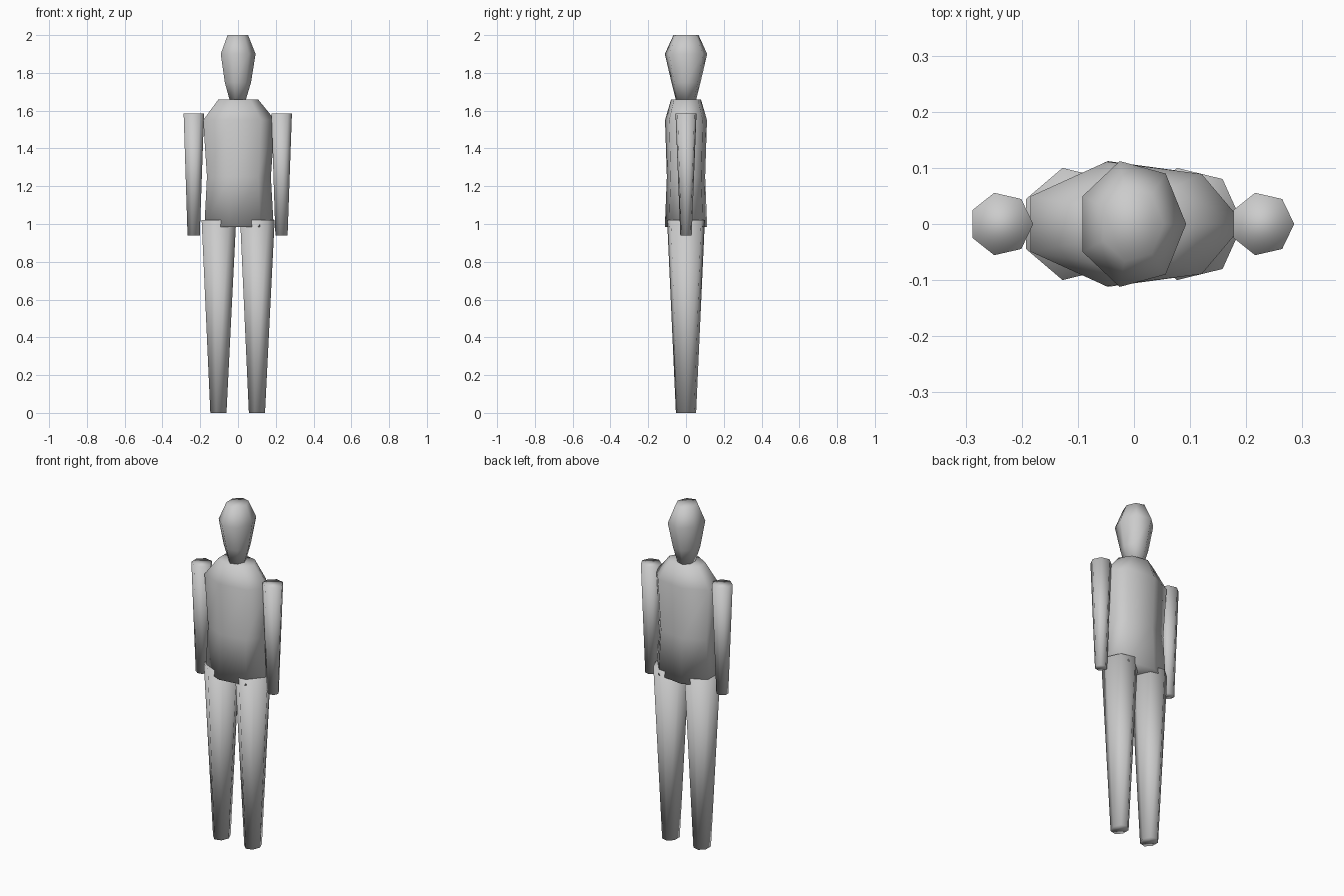
import bpy
import bmesh
from math import cos, sin, tau

SIDES = 7
MID = -0.004  # centre line of the seven-sided figure

cube = bpy.data.objects.get("Cube")
if cube:
    bpy.data.objects.remove(cube, do_unlink=True)

grey = bpy.data.materials.new("plain grey")
grey.use_nodes = True
colour = (0.6, 0.6, 0.6, 1)
grey.diffuse_color = colour
grey.node_tree.nodes["Principled BSDF"].inputs["Base Color"].default_value = colour


def loft(name, x, rings):
    """Capped tube through rings of (height, x radius, y radius)."""
    bm = bmesh.new()
    loops = []
    for z, rx, ry in rings:
        angles = [tau * i / SIDES for i in range(SIDES)]
        loops.append([bm.verts.new((x + rx * cos(a), ry * sin(a), z)) for a in angles])
    for low, high in zip(loops, loops[1:]):
        for i in range(SIDES):
            j = (i + 1) % SIDES
            bm.faces.new((low[i], low[j], high[j], high[i]))
    bm.faces.new(loops[0][::-1])
    bm.faces.new(loops[-1])
    for face in bm.faces:
        face.smooth = True
    mesh = bpy.data.meshes.new(name)
    bm.to_mesh(mesh)
    bm.free()
    mesh.materials.append(grey)
    obj = bpy.data.objects.new(name, mesh)
    bpy.context.collection.objects.link(obj)


# Head: narrow neck, broad brow, flat crown
loft("head", MID, [(1.66, 0.046, 0.056), (1.75, 0.073, 0.079),
                   (1.9, 0.097, 0.115), (2.0, 0.057, 0.068)])

# Torso: hips, waist, chest, collar
loft("torso", MID, [(0.985, 0.193, 0.115), (1.25, 0.178, 0.104),
                    (1.55, 0.2, 0.114), (1.66, 0.11, 0.081)])

# Limbs, one pair per side
for side, sign in (("left", 1), ("right", -1)):
    loft(side + "_arm", MID + sign * 0.2325, [(0.94, 0.034, 0.031), (1.585, 0.057, 0.057)])
    loft(side + "_leg", MID + sign * 0.102, [(0, 0.045, 0.055), (1.02, 0.096, 0.1025)])
